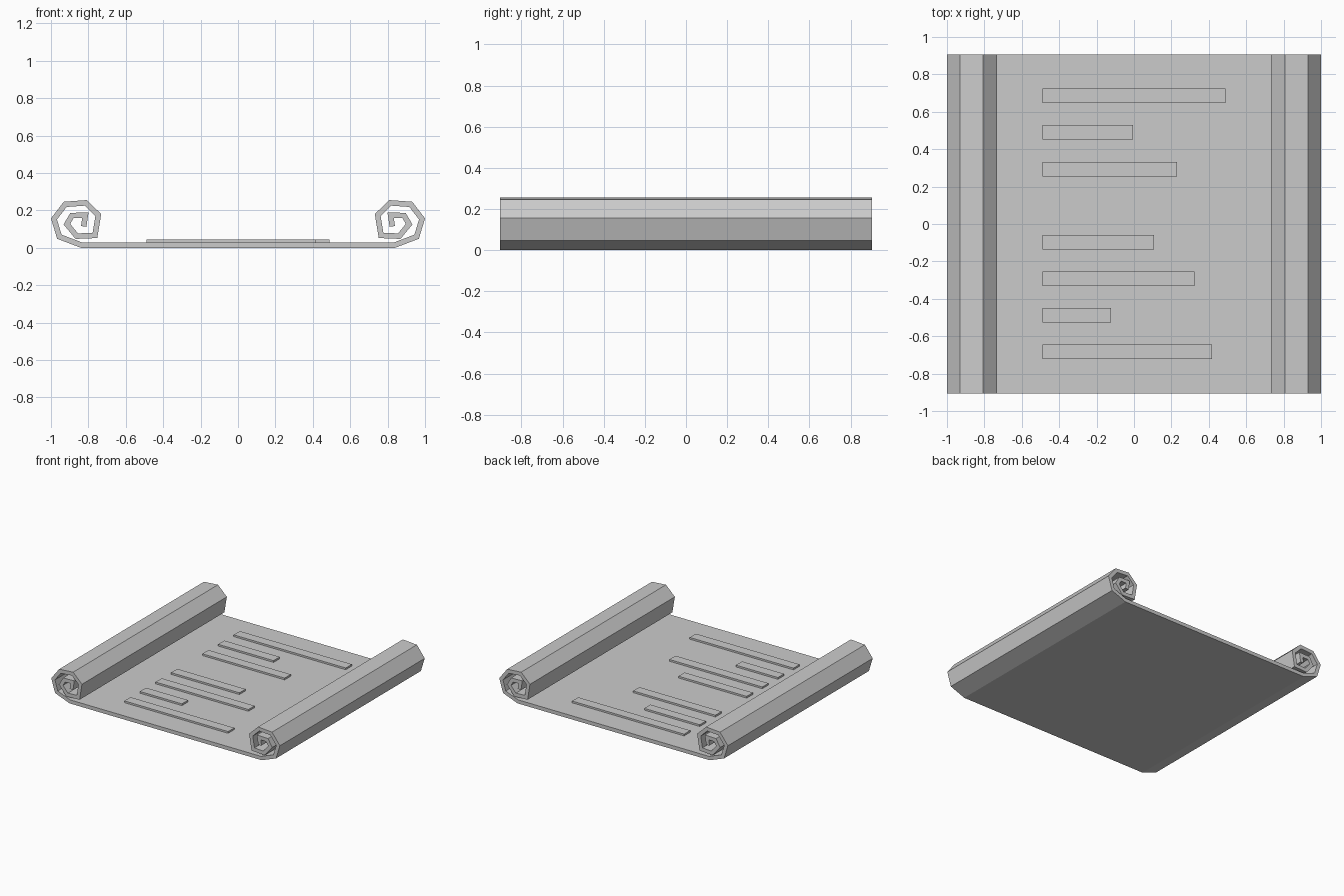
import bpy, bmesh
from mathutils import Vector

if "Cube" in bpy.data.objects:
    bpy.data.objects.remove(bpy.data.objects["Cube"])

HALF_Y = 0.905
HALF_T = 0.0145

# Centre line of the left curl, from its inner end out to the flat sheet
curl = [(-0.825, 0.114), (-0.816, 0.174), (-0.888, 0.172), (-0.915, 0.126),
        (-0.862, 0.062), (-0.765, 0.066), (-0.747, 0.175), (-0.814, 0.240),
        (-0.924, 0.232), (-0.984, 0.154), (-0.955, 0.059), (-0.838, 0.0145)]
path = [Vector(p) for p in curl] + [Vector((-x, z)) for x, z in reversed(curl)]


def offset(points, d):
    """Mitred offset of an open polyline."""
    out = []
    for i, p in enumerate(points):
        a = (p - points[i - 1]).normalized() if i > 0 else None
        b = (points[i + 1] - p).normalized() if i < len(points) - 1 else None
        a, b = a or b, b or a
        na, nb = Vector((-a.y, a.x)), Vector((-b.y, b.x))
        m = (na + nb).normalized()
        out.append(p + m * d / m.dot(na))
    return out


def make_object(name, bm):
    bmesh.ops.recalc_face_normals(bm, faces=bm.faces)
    mesh = bpy.data.meshes.new(name)
    bm.to_mesh(mesh)
    bm.free()
    obj = bpy.data.objects.new(name, mesh)
    bpy.context.collection.objects.link(obj)
    return obj


# Parchment sheet: thick strip profile swept along y
bm = bmesh.new()
sides = [offset(path, HALF_T), offset(path, -HALF_T)]
rings = []
for a, b in zip(*sides):
    rings.append([bm.verts.new((p.x, y, p.y))
                  for p, y in ((a, -HALF_Y), (a, HALF_Y), (b, HALF_Y), (b, -HALF_Y))])
for r, s in zip(rings, rings[1:]):
    for k in range(4):
        n = (k + 1) % 4
        bm.faces.new((r[k], r[n], s[n], s[k]))
bm.faces.new(rings[0])
bm.faces.new(rings[-1])
make_object("parchment_sheet", bm)

# Raised text bars: (centre y, right end x)
rows = [(0.685, 0.49), (0.49, -0.005), (0.293, 0.23), (-0.097, 0.107),
        (-0.292, 0.323), (-0.487, -0.123), (-0.682, 0.418)]
for i, (y, x1) in enumerate(rows):
    x0, z0, z1 = -0.49, 0.025, 0.043
    bm = bmesh.new()
    bmesh.ops.create_cube(bm, size=1)
    bmesh.ops.scale(bm, vec=(x1 - x0, 0.077, z1 - z0), verts=bm.verts)
    bmesh.ops.translate(bm, vec=((x0 + x1) / 2, y, (z0 + z1) / 2), verts=bm.verts)
    make_object(f"text_bar_{i + 1}", bm)
